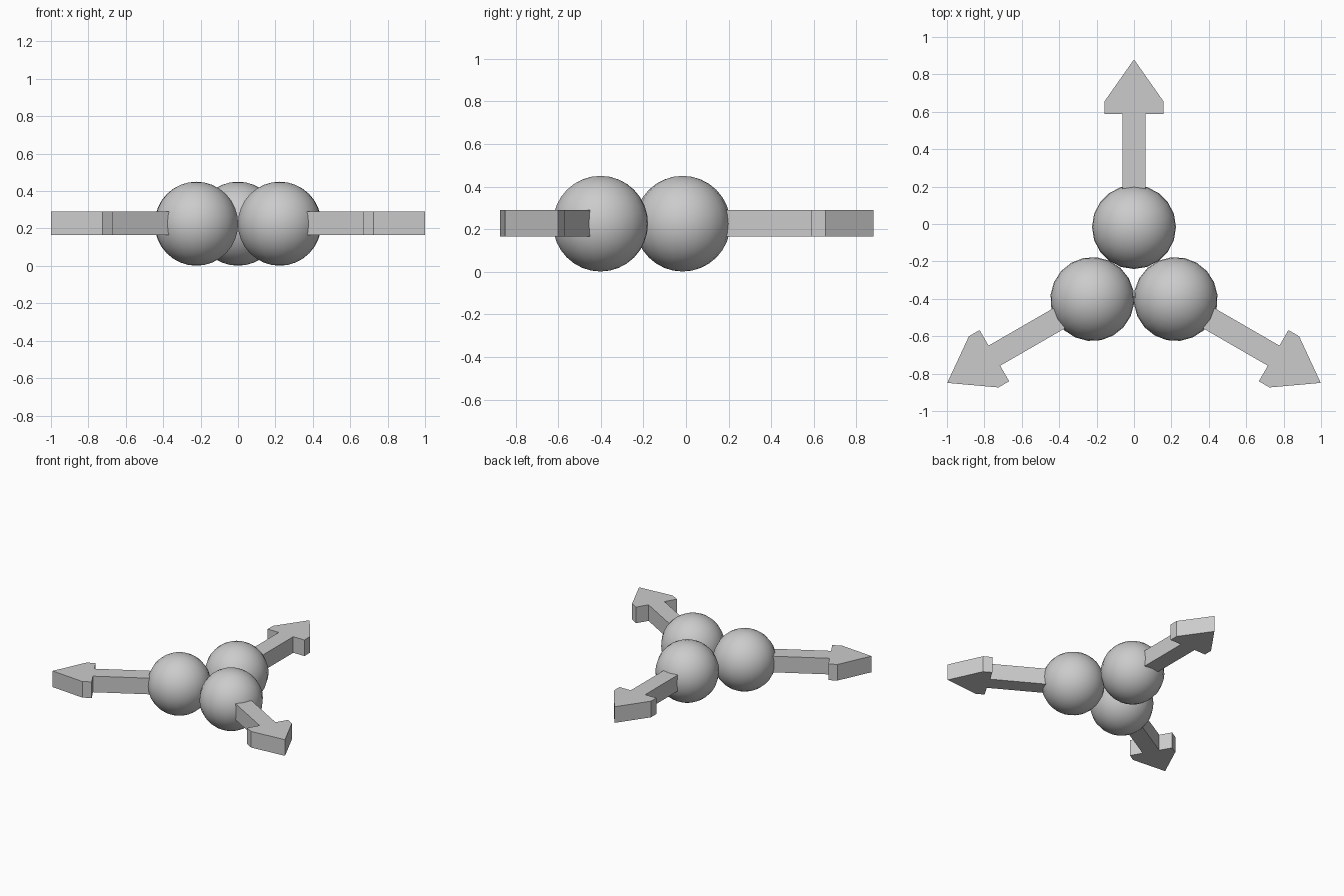
import bpy, bmesh
from math import radians
from mathutils import Matrix, Vector

if "Cube" in bpy.data.objects:
    bpy.data.objects.remove(bpy.data.objects["Cube"])

HUB = Vector((0, -0.273, 0))   # centre of the three-fold layout
BALL_DIST, BALL_R, BALL_Z = 0.257, 0.2245, 0.2255
Z0, Z1 = 0.165, 0.29           # arrow bottom and top


def add_object(name, bm, angle):
    bmesh.ops.transform(bm, verts=bm.verts,
                        matrix=Matrix.Translation(HUB) @ Matrix.Rotation(angle, 4, 'Z'))
    bmesh.ops.recalc_face_normals(bm, faces=bm.faces)
    mesh = bpy.data.meshes.new(name)
    bm.to_mesh(mesh)
    bm.free()
    obj = bpy.data.objects.new(name, mesh)
    bpy.context.collection.objects.link(obj)
    return obj


# Right half of the arrow outline, pointing along +y from the hub
half = [(0.062, 0.36), (0.062, 0.862), (0.158, 0.862), (0.158, 0.928)]
outline = half + [(0, 1.153)] + [(-x, y) for x, y in reversed(half)]

for name, deg in (("back", 0), ("left", 120), ("right", 240)):
    angle = radians(deg)

    # Ball
    bm = bmesh.new()
    bmesh.ops.create_uvsphere(bm, u_segments=20, v_segments=16, radius=BALL_R,
                              matrix=Matrix.Translation((0, BALL_DIST, BALL_Z)))
    for f in bm.faces:
        f.smooth = True
    add_object(name + "_ball", bm, angle)

    # Arrow
    bm = bmesh.new()
    face = bm.faces.new([bm.verts.new((x, y, Z0)) for x, y in outline])
    ext = bmesh.ops.extrude_face_region(bm, geom=[face], use_keep_orig=True)
    top = [v for v in ext["geom"] if isinstance(v, bmesh.types.BMVert)]
    bmesh.ops.translate(bm, verts=top, vec=(0, 0, Z1 - Z0))
    add_object(name + "_arrow", bm, angle)
